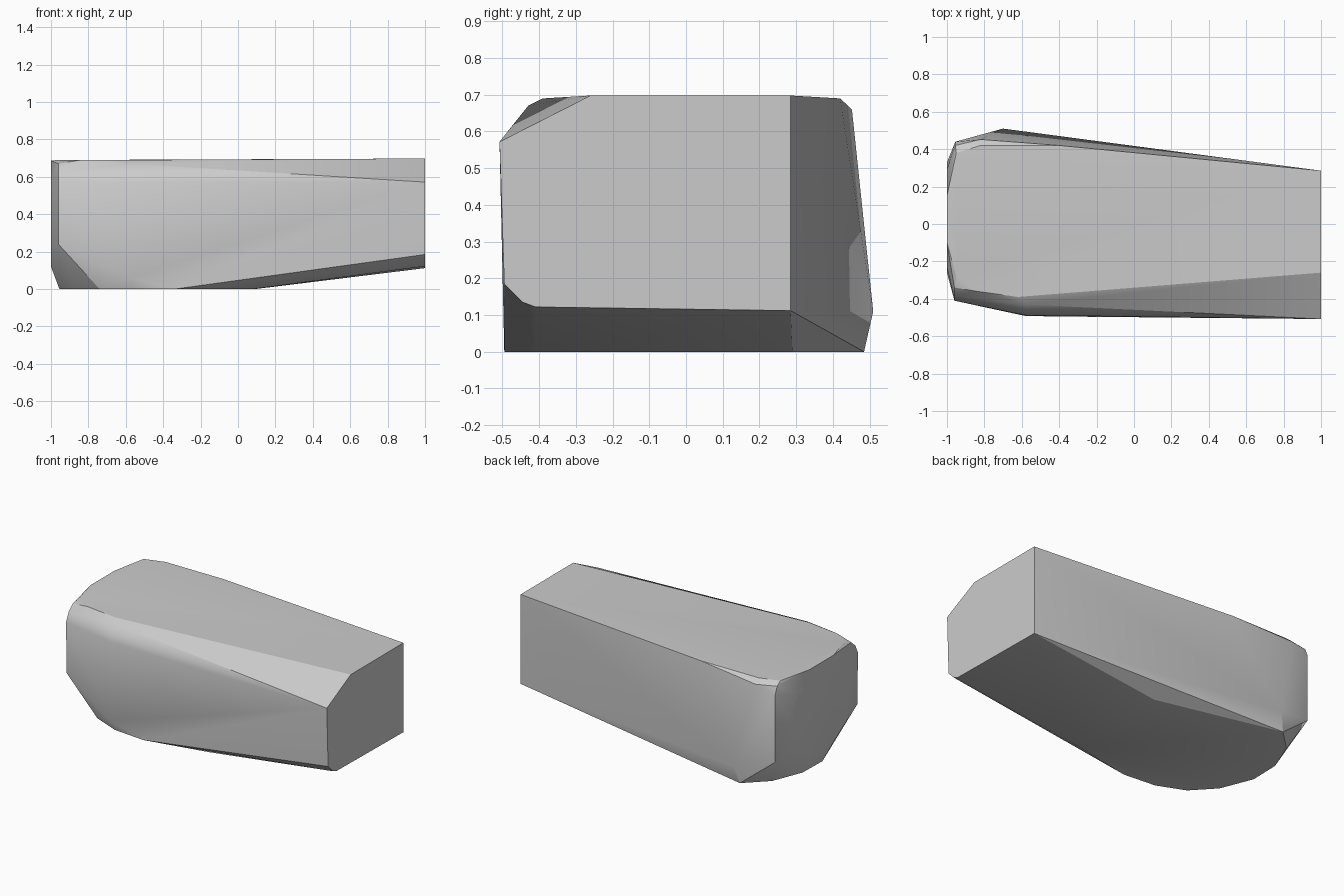
import bpy, bmesh

if "Cube" in bpy.data.objects:
    bpy.data.objects.remove(bpy.data.objects["Cube"])

pts = []

def outline(axis, level, pairs):
    """Add a flat outline lying in the plane axis = level."""
    for a, b in pairs:
        p = [a, b]
        p.insert(axis, level)
        pts.append(p)

# narrow flat end (y, z)
outline(0, 1.0, [(0.285, 0.698), (0.285, 0.112), (-0.41, 0.122), (-0.445, 0.135),
                 (-0.495, 0.185), (-0.508, 0.572), (-0.26, 0.698)])
# rounded end cap (y, z)
outline(0, -1.0, [(0.15, 0.688), (0.29, 0.58), (0.33, 0.4), (0.29, 0.22), (0.1, 0.12),
                  (-0.1, 0.12), (-0.22, 0.25), (-0.26, 0.4), (-0.23, 0.58), (-0.1, 0.688)])
# footprint (x, y)
outline(2, 0.0, [(0.09, 0.29), (-0.73, 0.485), (-0.87, 0.35), (-0.95, 0.15), (-0.955, -0.05),
                 (-0.87, -0.26), (-0.74, -0.40), (-0.56, -0.475), (-0.34, -0.495), (0.08, -0.41)])
# roof edge (x, y)
outline(2, 0.69, [(-0.4, 0.42), (-0.82, 0.42), (-0.95, 0.38), (-0.95, -0.28),
                  (-0.84, -0.36), (-0.62, -0.39)])
# front wall: rear corner and bulge, with rounded top edge
outline(0, -0.96, [(-0.405, 0.24), (-0.41, 0.575), (-0.385, 0.63), (-0.34, 0.67)])
outline(0, -0.58, [(-0.492, 0.06), (-0.488, 0.575), (-0.47, 0.62), (-0.43, 0.67)])
# back wall: corner and low bulge
outline(0, -0.955, [(0.44, 0.18), (0.44, 0.62), (0.42, 0.67)])
pts += [(-0.7, 0.51, 0.11), (-0.82, 0.452, 0.66)]

# body: convex shell around the outlines
bm = bmesh.new()
for p in pts:
    bm.verts.new(p)
res = bmesh.ops.convex_hull(bm, input=bm.verts)
loose = [v for v in bm.verts if not v.link_faces]
bmesh.ops.delete(bm, geom=loose, context='VERTS')
bmesh.ops.dissolve_limit(bm, angle_limit=0.01, verts=bm.verts, edges=bm.edges)
bmesh.ops.recalc_face_normals(bm, faces=bm.faces)
mesh = bpy.data.meshes.new("body_block")
bm.to_mesh(mesh)
bm.free()
body = bpy.data.objects.new("body_block", mesh)
bpy.context.collection.objects.link(body)
bpy.context.view_layer.objects.active = body
body.select_set(True)
bpy.ops.object.shade_smooth_by_angle(angle=0.4)
